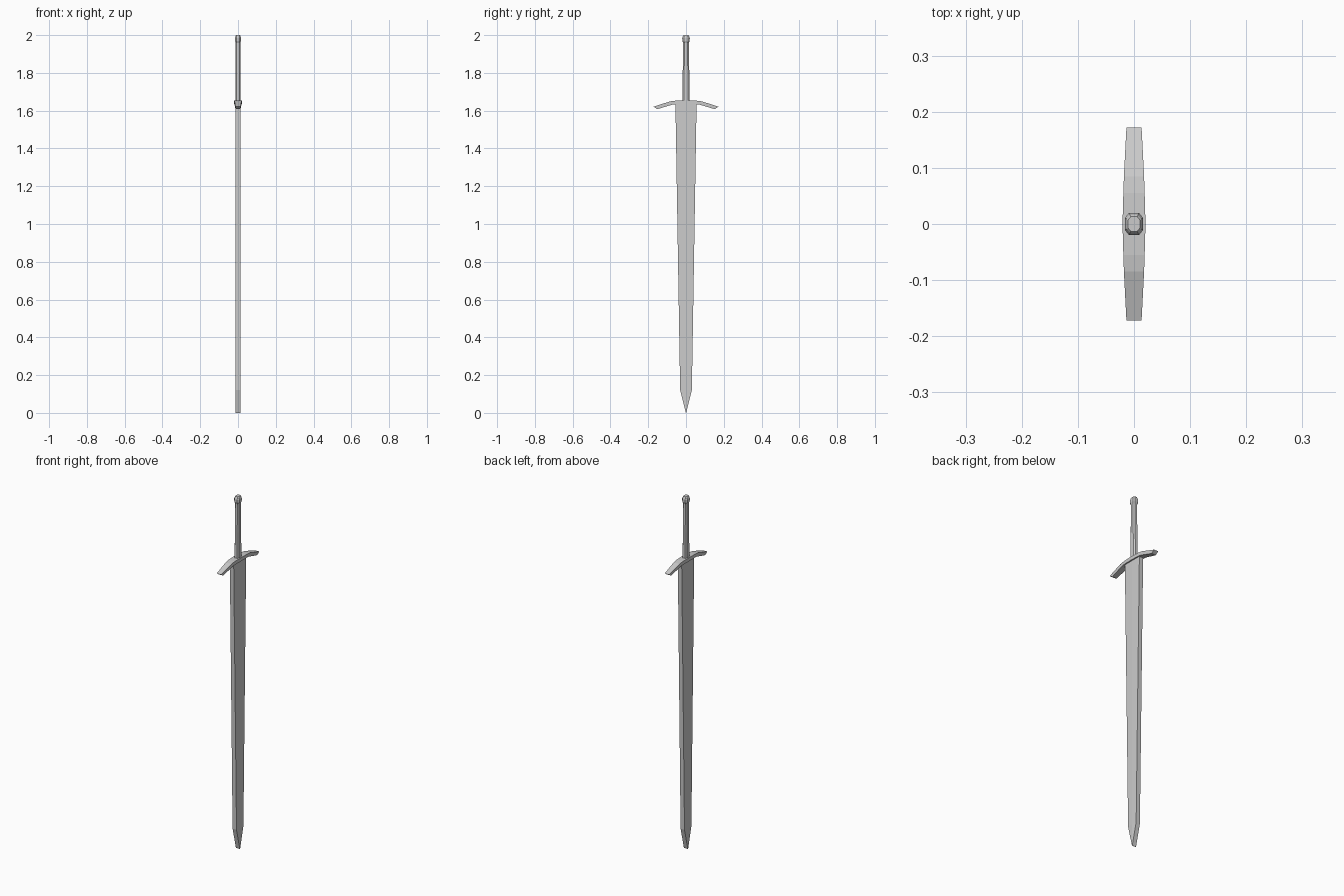
import bpy, bmesh

if "Cube" in bpy.data.objects:
    bpy.data.objects.remove(bpy.data.objects["Cube"])


def loft(name, rings, smooth=False):
    """Skin a list of equal-sized point rings and cap both ends."""
    bm = bmesh.new()
    loops = [[bm.verts.new(p) for p in ring] for ring in rings]
    n = len(loops[0])
    for a, b in zip(loops, loops[1:]):
        for i in range(n):
            j = (i + 1) % n
            bm.faces.new((a[i], a[j], b[j], b[i]))
    bm.faces.new(loops[0][::-1])
    bm.faces.new(loops[-1])
    bmesh.ops.remove_doubles(bm, verts=bm.verts, dist=1e-5)
    bmesh.ops.recalc_face_normals(bm, faces=bm.faces)
    mesh = bpy.data.meshes.new(name)
    bm.to_mesh(mesh)
    bm.free()
    ob = bpy.data.objects.new(name, mesh)
    bpy.context.collection.objects.link(ob)
    return ob


def blade_ring(z, w, edge=0.0122, ridge=0.0132):
    # flat-edged section with a shallow central ridge on both faces
    return [(edge, -w, z), (ridge, 0, z), (edge, w, z),
            (-edge, w, z), (-ridge, 0, z), (-edge, -w, z)]


def octagon_ring(z, x, y, c=0.45):
    # chamfered rectangle
    cx, cy = x * (1 - c), y * (1 - c)
    return [(x, -cy, z), (x, cy, z), (cx, y, z), (-cx, y, z),
            (-x, cy, z), (-x, -cy, z), (-cx, -y, z), (cx, -y, z)]


# Blade: long taper, then a chisel-like point
loft("blade", [blade_ring(0.0, 0.001), blade_ring(0.12, 0.031),
               blade_ring(1.64, 0.056)])

# Crossguard: (top y, top z, bottom y, bottom z, half thickness), mirrored
half = [(0.172, 1.621, 0.152, 1.608, 0.0135),
        (0.085, 1.649, 0.075, 1.631, 0.018),
        (0.055, 1.653, 0.055, 1.634, 0.019)]
stations = half + [(0, 1.654, 0, 1.634, 0.0205)]
stations += [(-ty, tz, -by, bz, x) for ty, tz, by, bz, x in reversed(half)]
loft("crossguard", [[(x, ty, tz), (-x, ty, tz), (-x, by, bz), (x, by, bz)]
                    for ty, tz, by, bz, x in stations])

# Grip
loft("grip", [octagon_ring(1.645, 0.0135, 0.020),
              octagon_ring(1.80, 0.0130, 0.0175),
              octagon_ring(1.965, 0.0120, 0.0145)])

# Pommel
loft("pommel", [octagon_ring(1.958, 0.0120, 0.0145),
                octagon_ring(1.970, 0.0160, 0.0195),
                octagon_ring(1.985, 0.0160, 0.0200),
                octagon_ring(1.996, 0.0130, 0.0160),
                octagon_ring(2.000, 0.0105, 0.0130)])
